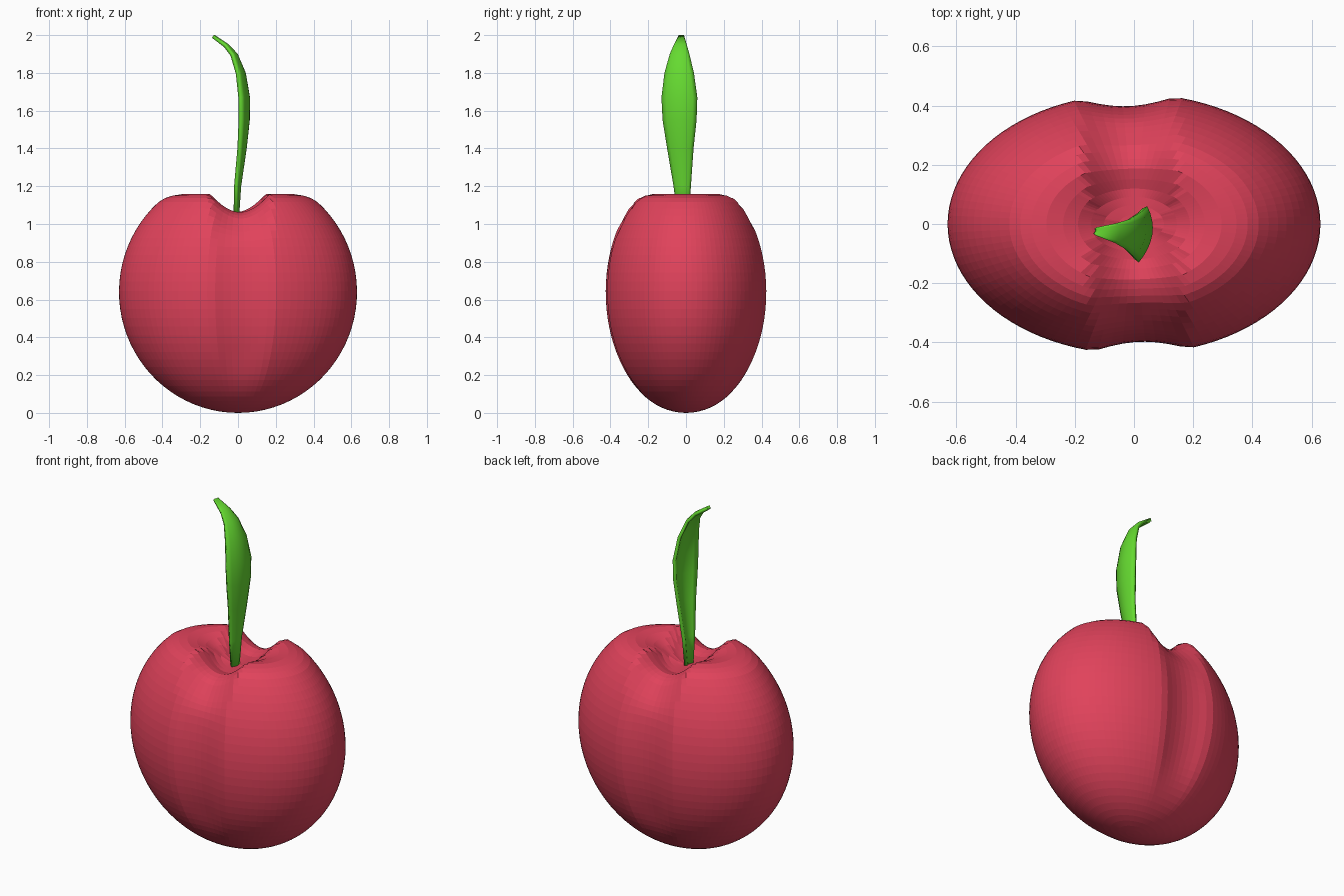
import bpy, bmesh, math

if "Cube" in bpy.data.objects:
    bpy.data.objects.remove(bpy.data.objects["Cube"])


def make_object(name, rows, closed, color):
    """Skin rows of points into a mesh object with a plain colour."""
    bm = bmesh.new()
    grid = [[bm.verts.new(p) for p in row] for row in rows]
    for a, b in zip(grid, grid[1:]):
        n = len(a)
        for i in range(n if closed else n - 1):
            j = (i + 1) % n
            bm.faces.new((a[i], a[j], b[j], b[i]))
    if closed:
        bmesh.ops.remove_doubles(bm, verts=bm.verts, dist=1e-5)
    bmesh.ops.dissolve_degenerate(bm, edges=bm.edges, dist=1e-6)
    mesh = bpy.data.meshes.new(name)
    bm.to_mesh(mesh)
    bm.free()
    mat = bpy.data.materials.new(name + "_color")
    mat.diffuse_color = color
    mat.use_nodes = True
    mat.node_tree.nodes["Principled BSDF"].inputs["Base Color"].default_value = mat.diffuse_color
    mesh.materials.append(mat)
    obj = bpy.data.objects.new(name, mesh)
    bpy.context.collection.objects.link(obj)
    return obj


def smooth(a, b, v):
    t = max(0.0, min(1.0, (v - a) / (b - a)))
    return t * t * (3 - 2 * t)


# Fruit profile: (relative radius, height), ellipse below, dimpled crown above
RX, RY, SEG = 0.63, 0.44, 96
profile = []
for i in range(33):
    a = math.radians(-90 + 138 * i / 32)
    profile.append((math.cos(a), 0.64 + 0.64 * math.sin(a)))
profile += [(0.61, 1.138), (0.55, 1.150), (0.47, 1.158), (0.38, 1.150),
            (0.30, 1.135), (0.23, 1.110), (0.16, 1.080), (0.08, 1.055), (0, 1.045)]

# Cleft running down the front and back, widening on the crown
body = []
for k, (r, z) in enumerate(profile):
    top = smooth(0.85, 1.15, z) if k < 33 else 1.0
    width = 0.26 if k < 20 else min(1.3, 0.26 / max(r, 0.05))
    ring = []
    for s in range(SEG):
        t = 2 * math.pi * s / SEG
        d = abs((t - 0.04) % math.pi - math.pi / 2)
        g = max(0.0, 1 - (d / width) ** 2)
        rr = r * (1 - 0.095 * g * smooth(0.0, 0.35, z))
        floor = max(0.0, z - 1.045) if k >= 33 else 0.09
        zz = z - min(0.095, floor) * g * top
        ring.append((RX * rr * math.cos(t), RY * rr * math.sin(t), zz))
    body.append(ring)
make_object("fruit", body, True, (0.75, 0.055, 0.105, 1))

# Curled leaf: height, ridge x, centre y, half width
spine = [(1.03, 0.005, -0.015, 0.030), (1.20, 0.016, -0.020, 0.046),
         (1.40, 0.045, -0.030, 0.070), (1.55, 0.061, -0.034, 0.090),
         (1.67, 0.062, -0.035, 0.095), (1.80, 0.040, -0.036, 0.078),
         (1.90, -0.002, -0.034, 0.052), (1.95, -0.048, -0.030, 0.034),
         (2.00, -0.122, -0.025, 0.014)]
leaf_rows = []
for z, x, y, h in spine:
    leaf_rows.append([(x - 0.33 * h * t * t + 0.15 * h * t, y + h * t, z)
                      for t in (i / 4 - 1 for i in range(9))])
leaf = make_object("leaf", leaf_rows, False, (0.13, 0.70, 0.03, 1))
solid = leaf.modifiers.new("thickness", 'SOLIDIFY')
solid.thickness = 0.018
solid.offset = -1

# Soft shading on the leaf, crisp at its rim
bpy.context.view_layer.objects.active = leaf
leaf.select_set(True)
bpy.ops.object.shade_smooth_by_angle(angle=math.radians(30))
